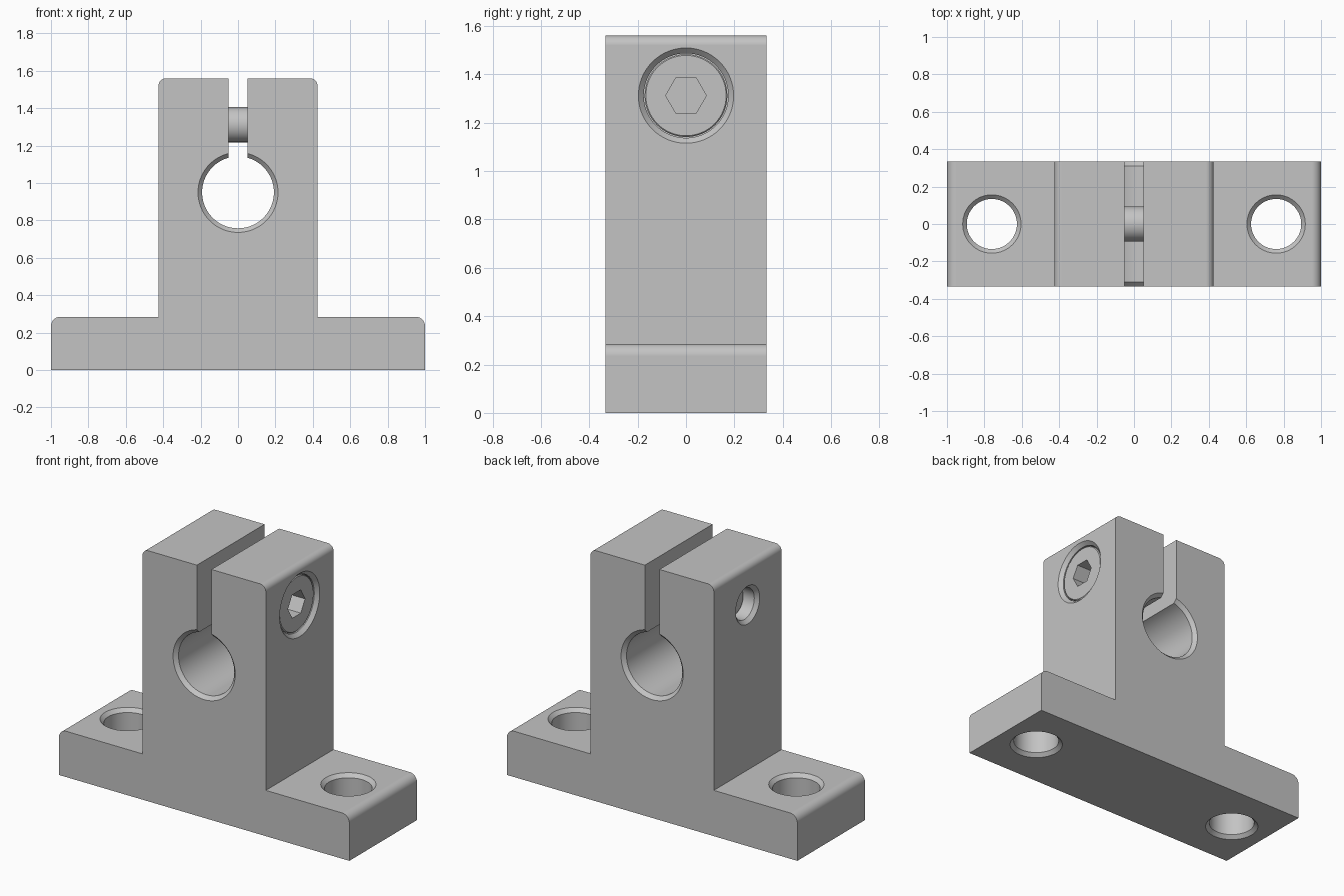
import bpy, bmesh, math
from mathutils import Matrix, Vector

cube = bpy.data.objects.get("Cube")
if cube:
    bpy.data.objects.remove(cube, do_unlink=True)

# Main dimensions
HALF_DEPTH = 0.333
BASE_H, TOP_H, TOWER = 0.285, 1.56, 0.425
BORE_Z, SCREW_Z, BOLT_X = 0.95, 1.312, 0.76
CHAMFER = 0.022
X_AXIS, Y_AXIS, Z_AXIS = Vector((1, 0, 0)), Vector((0, 1, 0)), Vector((0, 0, 1))

steel = bpy.data.materials.new("grey steel")
steel.use_nodes = True
grey = (0.55, 0.55, 0.55, 1)
steel.diffuse_color = grey
steel.node_tree.nodes["Principled BSDF"].inputs["Base Color"].default_value = grey


def make_object(name, bm):
    bmesh.ops.recalc_face_normals(bm, faces=bm.faces)
    mesh = bpy.data.meshes.new(name)
    bm.to_mesh(mesh)
    bm.free()
    mesh.materials.append(steel)
    obj = bpy.data.objects.new(name, mesh)
    bpy.context.collection.objects.link(obj)
    return obj


def lathe(name, profile, axis, centre, sides=64):
    """Closed solid turned about an axis from (position, radius) pairs."""
    bm = bmesh.new()
    turn = Matrix.Translation(centre) @ axis.to_track_quat("Z", "X").to_matrix().to_4x4()
    rings = []
    for t, r in profile:
        angles = [2 * math.pi * i / sides for i in range(sides)]
        rings.append([bm.verts.new(turn @ Vector((r * math.cos(a), r * math.sin(a), t)))
                      for a in angles])
    for low, high in zip(rings, rings[1:]):
        for i in range(sides):
            j = (i + 1) % sides
            bm.faces.new((low[i], low[j], high[j], high[i]))
    bm.faces.new(rings[0])
    bm.faces.new(rings[-1])
    return make_object(name, bm)


def chamfered_hole(name, start, end, radius, axis, centre):
    """Through hole cutter that widens at both mouths."""
    wide = radius + 2 * CHAMFER
    return lathe(name, [(start - CHAMFER, wide), (start + CHAMFER, radius),
                        (end - CHAMFER, radius), (end + CHAMFER, wide)], axis, centre)


def cut(obj, cutter):
    mod = obj.modifiers.new("cut", "BOOLEAN")
    mod.operation, mod.solver, mod.object = "DIFFERENCE", "EXACT", cutter
    bpy.context.view_layer.objects.active = obj
    bpy.ops.object.modifier_apply(modifier=mod.name)
    bpy.data.objects.remove(cutter, do_unlink=True)


def finish(obj):
    bpy.ops.object.select_all(action="DESELECT")
    obj.select_set(True)
    bpy.context.view_layer.objects.active = obj
    bpy.ops.object.shade_smooth_by_angle(angle=math.radians(30))
    mod = obj.modifiers.new("flat face normals", "WEIGHTED_NORMAL")
    mod.keep_sharp = True


def fillet(x, z, r, steps=8):
    """Rounded outer top corner, listed from the side up to the top."""
    arc = [math.pi / 2 * i / steps for i in range(steps + 1)]
    return [(x - r + r * math.cos(a), z - r + r * math.sin(a)) for a in arc]


# Bracket body: mirrored outline pushed through the depth
half = [(1, 0)] + fillet(1, BASE_H, 0.05) + [(TOWER, BASE_H)] + fillet(TOWER, TOP_H, 0.04)
outline = half + [(-x, z) for x, z in reversed(half)]
bm = bmesh.new()
face = bm.faces.new([bm.verts.new((x, -HALF_DEPTH, z)) for x, z in outline])
pushed = bmesh.ops.extrude_face_region(bm, geom=[face])["geom"]
bmesh.ops.translate(bm, vec=(0, 2 * HALF_DEPTH, 0),
                    verts=[v for v in pushed if isinstance(v, bmesh.types.BMVert)])
body = make_object("bracket_body", bm)

# Shaft bore and mounting holes
cut(body, chamfered_hole("bore_cutter", -HALF_DEPTH, HALF_DEPTH, 0.192, Y_AXIS, (0, 0, BORE_Z)))
for side in (-1, 1):
    cut(body, chamfered_hole("bolt_cutter", 0, BASE_H, 0.134, Z_AXIS, (side * BOLT_X, 0, 0)))

# Clamp slot
bm = bmesh.new()
bmesh.ops.create_cube(bm, size=1, matrix=Matrix.Translation((0, 0, BORE_Z + 0.5))
                      @ Matrix.Diagonal((0.1, 1, 1, 1)))
bmesh.ops.translate(bm, verts=bm.verts, vec=(0, 0, 0.04))
cut(body, make_object("slot_cutter", bm))

# Clamp screw hole with counterbore
cut(body, lathe("screw_hole_cutter", [
    (-TOWER - CHAMFER, 0.096 + 2 * CHAMFER), (-TOWER + CHAMFER, 0.096), (0.21, 0.096),
    (0.21, 0.175), (TOWER - CHAMFER, 0.175), (TOWER + CHAMFER, 0.175 + 2 * CHAMFER)],
    X_AXIS, (0, 0, SCREW_Z)))
finish(body)

# Clamp screw with hexagon socket
screw = lathe("clamp_screw", [
    (-0.335, 0.084), (-0.325, 0.094), (0.212, 0.094), (0.212, 0.171),
    (0.398, 0.171), (0.403, 0.166)], X_AXIS, (0, 0, SCREW_Z))
socket = lathe("socket_cutter", [(0.3, 0.084), (0.5, 0.084)], X_AXIS, (0, 0, SCREW_Z), 6)
# Socket corners point along the depth
socket.data.transform(Matrix.Translation((0, 0, SCREW_Z))
                      @ Matrix.Rotation(math.pi / 2 if abs(
                          max(v.co.z for v in socket.data.vertices) - SCREW_Z) > 0.08 else 0, 4, "X")
                      @ Matrix.Translation((0, 0, -SCREW_Z)))
cut(screw, socket)
finish(screw)
